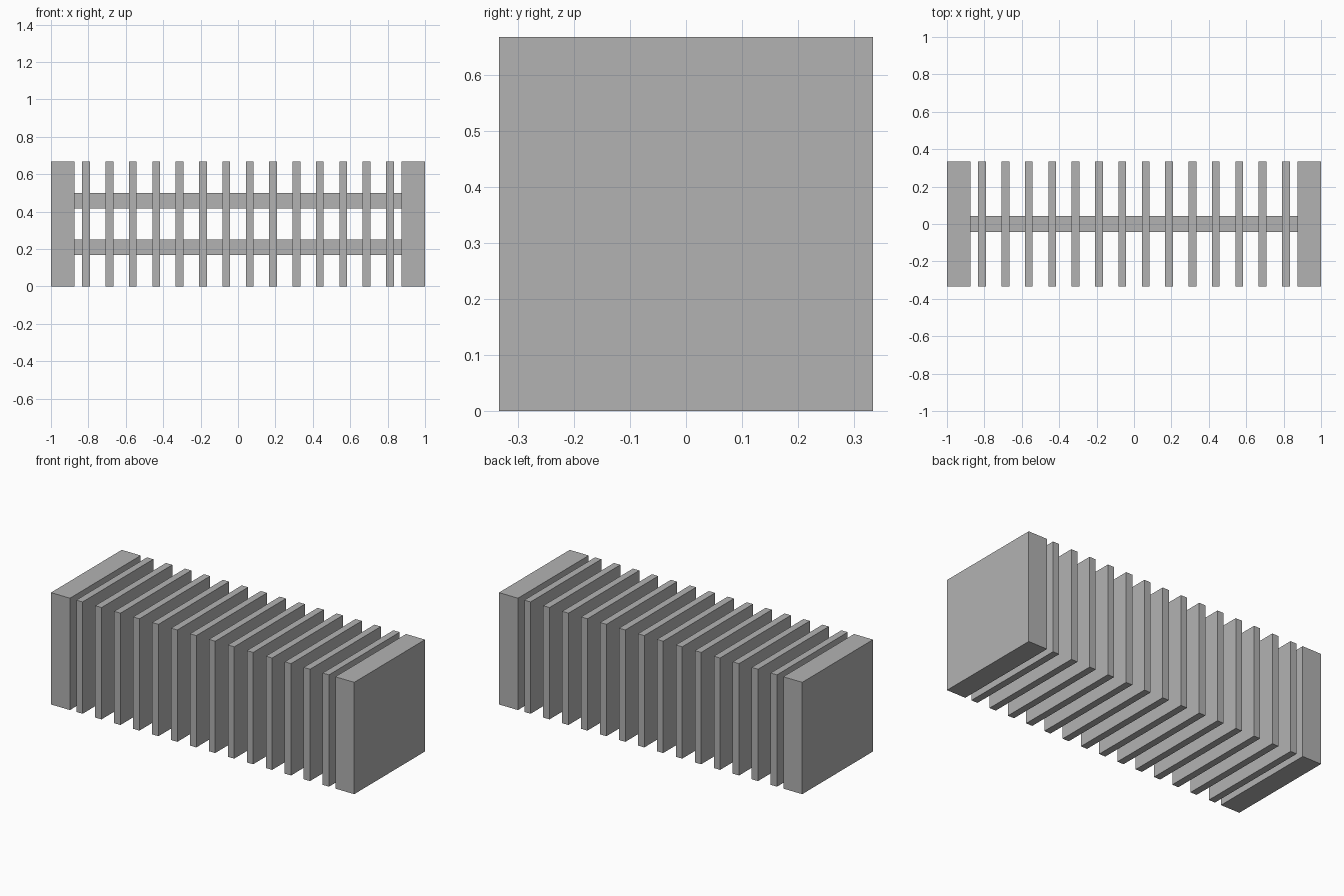
import bpy

cube = bpy.data.objects.get("Cube")
if cube:
    bpy.data.objects.remove(cube, do_unlink=True)

U = 1 / 24          # base module
HEIGHT = 16 * U     # height and depth of blocks and fins

grey = bpy.data.materials.new("plain_grey")
grey.use_nodes = True
colour = (0.448, 0.448, 0.448, 1)
grey.diffuse_color = colour
grey.node_tree.nodes["Principled BSDF"].inputs["Base Color"].default_value = colour


def box(name, centre, size):
    bpy.ops.mesh.primitive_cube_add(size=1, location=centre)
    ob = bpy.context.object
    ob.name = name
    ob.scale = size
    bpy.ops.object.transform_apply(location=False, rotation=False, scale=True)
    ob.data.materials.append(grey)
    return ob


# Solid end blocks
for side, name in ((1, "left_end_block"), (-1, "right_end_block")):
    box(name, (side * (1 - 1.5 * U), 0, HEIGHT / 2), (3 * U, HEIGHT, HEIGHT))

# Row of thin square fins
FINS = 14
for i in range(FINS):
    x = (i - (FINS - 1) / 2) * 3 * U
    box(f"fin_{i + 1}", (x, 0, HEIGHT / 2), (U, HEIGHT, HEIGHT))

# Two square rods through the fins, joining the end blocks
for name, z in (("lower_rod", 5 * U), ("upper_rod", 11 * U)):
    box(name, (0, 0, z), (42 * U, 2 * U, 2 * U))
